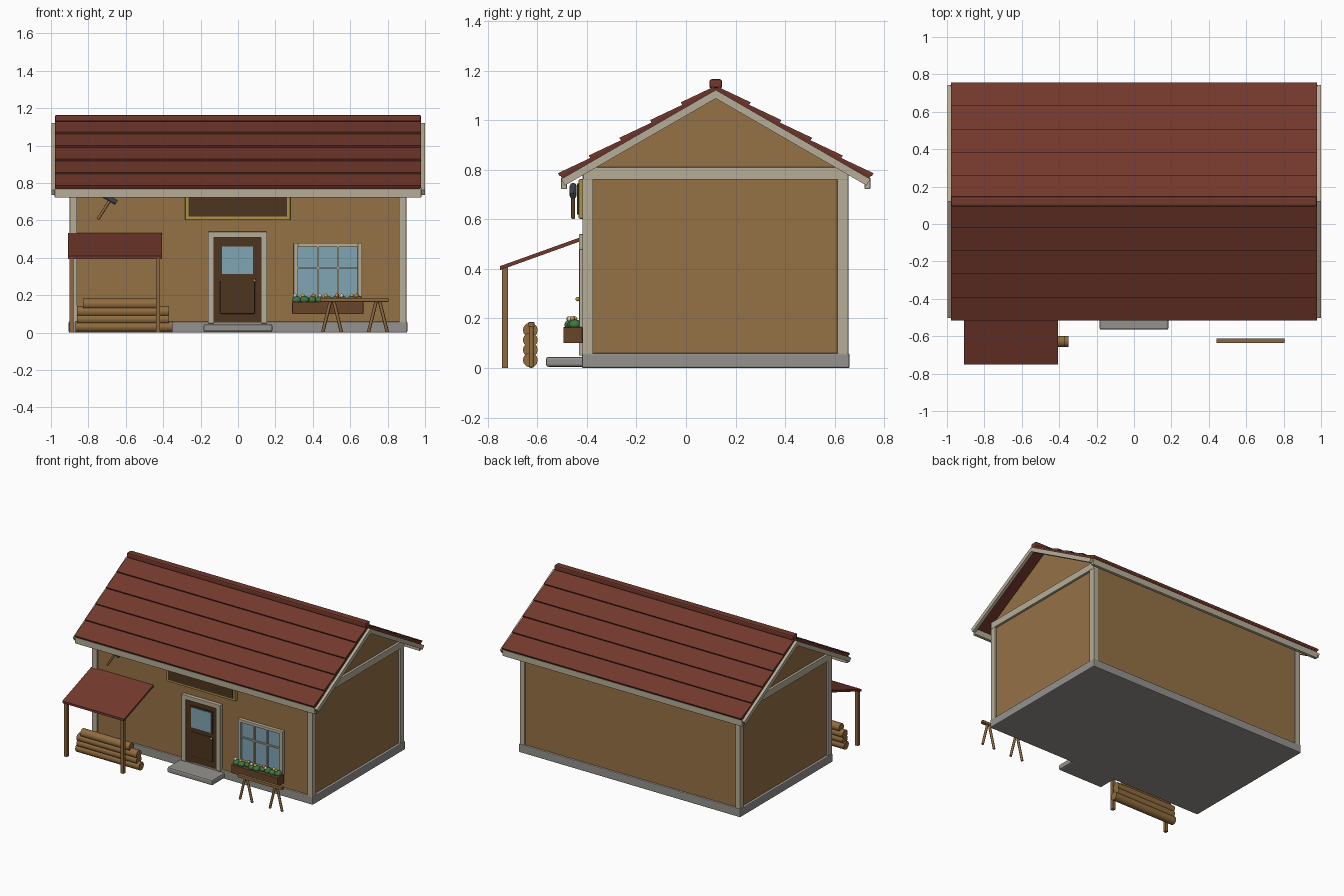
import bpy, bmesh, math, random
from mathutils import Vector

if "Cube" in bpy.data.objects:
    bpy.data.objects.remove(bpy.data.objects["Cube"])

random.seed(4)
MATS = {}
COLORS = {
    "wall": (0.30, 0.165, 0.06), "cream": (0.47, 0.42, 0.31), "stone": (0.30, 0.29, 0.27),
    "roof": (0.17, 0.04, 0.025), "roof_dark": (0.14, 0.032, 0.022), "dark_wood": (0.075, 0.035, 0.014),
    "wood": (0.26, 0.14, 0.05), "log": (0.28, 0.15, 0.05), "glass": (0.22, 0.38, 0.46),
    "gold": (0.42, 0.29, 0.06), "iron": (0.05, 0.055, 0.065), "box_wood": (0.14, 0.06, 0.022),
    "leaf": (0.05, 0.18, 0.05), "orange": (0.7, 0.25, 0.04), "white": (0.75, 0.7, 0.65),
    "yellow": (0.75, 0.5, 0.05), "log_end": (0.36, 0.22, 0.09),
}


def mat(name):
    if name not in MATS:
        MATS[name] = bpy.data.materials.new(name)
        MATS[name].diffuse_color = (*COLORS[name], 1)
    return MATS[name]


def finish(name, bm, color, bevel=0.0, smooth=False):
    bmesh.ops.recalc_face_normals(bm, faces=bm.faces)
    me = bpy.data.meshes.new(name)
    bm.to_mesh(me)
    bm.free()
    ob = bpy.data.objects.new(name, me)
    bpy.context.collection.objects.link(ob)
    me.materials.append(mat(color))
    if smooth:
        for p in me.polygons:
            p.use_smooth = len(p.vertices) < 5
    if bevel:
        m = ob.modifiers.new("bevel", "BEVEL")
        m.width, m.segments = bevel, 2
    return ob


def box(name, x, y, z, color, bevel=0.0):
    bm = bmesh.new()
    bmesh.ops.create_cube(bm, size=1)
    for v in bm.verts:
        v.co = [r[0] + (c + 0.5) * (r[1] - r[0]) for c, r in zip(v.co, (x, y, z))]
    return finish(name, bm, color, bevel)


def prism(name, yz, x0, x1, color, bevel=0.0):
    """Extrude a y-z outline along x."""
    bm = bmesh.new()
    f = bm.faces.new([bm.verts.new((x0, y, z)) for y, z in yz])
    r = bmesh.ops.extrude_face_region(bm, geom=[f])
    bmesh.ops.translate(bm, verts=[v for v in r["geom"] if isinstance(v, bmesh.types.BMVert)],
                        vec=(x1 - x0, 0, 0))
    return finish(name, bm, color, bevel)


def rod(name, a, b, radius, color, sides=12):
    a, b = Vector(a), Vector(b)
    bm = bmesh.new()
    bmesh.ops.create_cone(bm, cap_ends=True, segments=sides, radius1=radius, radius2=radius,
                          depth=(b - a).length)
    ob = finish(name, bm, color, smooth=sides > 6)
    ob.location = (a + b) / 2
    ob.rotation_euler = (b - a).to_track_quat("Z", "Y").to_euler()
    return ob


def ball(name, co, r, color):
    bm = bmesh.new()
    bmesh.ops.create_icosphere(bm, subdivisions=2, radius=r)
    ob = finish(name, bm, color)
    for p in ob.data.polygons:
        p.use_smooth = True
    ob.location = co
    return ob


# Foundation, walls with gables, corner posts, gable bands
box("foundation", (-0.905, 0.905), (-0.42, 0.66), (0, 0.06), "stone", 0.006)
prism("walls", [(-0.405, 0.05), (0.645, 0.05), (0.645, 0.81), (0.12, 1.112), (-0.405, 0.81)],
      -0.885, 0.885, "wall")
for s, side in ((-1, "left"), (1, "right")):
    for y0, y1, end in ((-0.418, -0.375, "front"), (0.61, 0.655, "back")):
        box(f"{end}_{side}_corner_post", sorted((s * 0.86, s * 0.9)), (y0, y1), (0.055, 0.78), "cream", 0.003)
    box(f"{side}_gable_band", sorted((s * 0.875, s * 0.902)), (-0.415, 0.655), (0.76, 0.81), "cream", 0.003)

# Roof slopes: t runs down the slope, n is the height above the underside
C, S = math.cos(math.radians(30)), 0.5
RY, RZ = 0.12, 1.122


def slope(s, t, n):
    return RY + s * (t * C + n * S), RZ - t * S + n * C


for s, side in ((-1, "front"), (1, "back")):
    ridge = (RY, RZ)
    prism(f"{side}_roof_deck", [ridge, slope(s, 0.715, 0), slope(s, 0.715, 0.014), (RY, RZ + 0.014 / C)],
          -0.975, 0.975, "roof_dark")
    # overlapping shingle courses, thick at the lower edge
    for i in range(5):
        t0, t1 = i * 0.143, (i + 1) * 0.143 + 0.004
        prism(f"{side}_shingle_course_{i + 1}",
              [slope(s, t0, 0.012), slope(s, t1, 0.012), slope(s, t1, 0.027), slope(s, t0, 0.015)],
              -0.978, 0.978, "roof")
    # barge boards on both gables and the eave board
    for x, end in ((-0.997, "left"), (0.978, "right")):
        prism(f"{side}_{end}_barge_board",
              [ridge, slope(s, 0.72, 0), slope(s, 0.72, -0.03), (RY, RZ - 0.03 / C)], x, x + 0.022, "cream")
    y = RY + s * 0.612
    box(f"{side}_eave_board", (-0.98, 0.98), (y - 0.012, y + 0.012), (0.722, 0.768), "cream", 0.004)
box("ridge_cap", (-0.978, 0.978), (0.094, 0.146), (1.128, 1.165), "roof", 0.009)

# Door with frame, pane, panel and knob
box("door_frame_left", (-0.16, -0.128), (-0.432, -0.4), (0.05, 0.54), "cream", 0.003)
box("door_frame_right", (0.123, 0.155), (-0.432, -0.4), (0.05, 0.54), "cream", 0.003)
box("door_frame_top", (-0.13, 0.125), (-0.432, -0.4), (0.508, 0.54), "cream", 0.003)
box("door", (-0.13, 0.125), (-0.42, -0.4), (0.05, 0.51), "dark_wood")
box("door_pane_trim", (-0.096, 0.09), (-0.425, -0.41), (0.305, 0.472), "dark_wood")
box("door_pane", (-0.086, 0.08), (-0.428, -0.41), (0.315, 0.462), "glass")
box("door_panel", (-0.095, 0.09), (-0.426, -0.41), (0.1, 0.28), "dark_wood", 0.005)
ball("door_knob", (0.088, -0.437, 0.278), 0.009, "gold")
box("door_step", (-0.185, 0.185), (-0.565, -0.41), (0.005, 0.045), "stone", 0.01)

# Window with frame and glazing bars
box("window_glass", (0.31, 0.65), (-0.415, -0.4), (0.17, 0.47), "glass")
for x0, x1, z0, z1, n in ((0.298, 0.322, 0.16, 0.48, "left"), (0.64, 0.664, 0.16, 0.48, "right"),
                          (0.32, 0.642, 0.458, 0.48, "top"), (0.32, 0.642, 0.16, 0.18, "bottom")):
    box(f"window_frame_{n}", (x0, x1), (-0.43, -0.4), (z0, z1), "cream", 0.003)
for i, x in enumerate((0.428, 0.534)):
    box(f"window_bar_{i + 1}", (x - 0.005, x + 0.005), (-0.424, -0.41), (0.17, 0.465), "cream")
box("window_crossbar", (0.32, 0.642), (-0.424, -0.41), (0.342, 0.352), "cream")

# Flower box
box("flower_box", (0.29, 0.67), (-0.495, -0.418), (0.1, 0.165), "box_wood", 0.003)
for i in range(9):
    x = 0.315 + i * 0.041
    b = ball(f"foliage_{i + 1}", (x, -0.457 + random.uniform(-0.012, 0.012), 0.174), 0.026, "leaf")
    b.scale = (1, 1, 0.85)
    ball(f"blossom_{i + 1}", (x + random.uniform(-0.012, 0.012), -0.462 + random.uniform(-0.018, 0.018),
                              0.198), 0.011, ("white", "yellow", "orange")[i % 3])

# Blank sign board
box("sign_frame", (-0.283, 0.28), (-0.433, -0.4), (0.602, 0.762), "gold", 0.005)
box("sign_panel", (-0.265, 0.263), (-0.44, -0.42), (0.62, 0.745), "dark_wood", 0.002)

# Hammer hung on the wall
rod("hammer_handle", (-0.75, -0.455, 0.605), (-0.68, -0.455, 0.715), 0.008, "wood", 8)
rod("hammer_head", (-0.718, -0.455, 0.735), (-0.65, -0.455, 0.695), 0.014, "iron", 8)

# Lean-to on two posts
prism("lean_to_roof", [(-0.75, 0.395), (-0.41, 0.517), (-0.41, 0.533), (-0.75, 0.411)], -0.91, -0.405, "roof")
for i, x in enumerate((-0.89, -0.428)):
    box(f"lean_to_post_{i + 1}", (x - 0.011, x + 0.011), (-0.742, -0.718), (0, 0.405), "wood")

# Stack of logs
for i, (x0, x1, z) in enumerate(((-0.87, -0.35, 0.032), (-0.86, -0.37, 0.073),
                                 (-0.86, -0.37, 0.113), (-0.83, -0.43, 0.153))):
    rod(f"log_{i + 1}", (x0, -0.628, z), (x1, -0.628, z), 0.03, "log", 12)

# Sawhorse
box("sawhorse_beam", (0.44, 0.805), (-0.636, -0.612), (0.165, 0.185), "wood", 0.002)
for i, x in enumerate((0.503, 0.748)):
    for s, n in ((-1, "left"), (1, "right")):
        rod(f"sawhorse_leg_{i + 1}_{n}", (x + s * 0.008, -0.624, 0.172), (x + s * 0.05, -0.624, 0.003),
            0.009, "wood", 8)

for m in bpy.data.materials:
    if m.users and not m.is_grease_pencil:
        m.use_nodes = True
        m.node_tree.nodes["Principled BSDF"].inputs["Base Color"].default_value = m.diffuse_color
